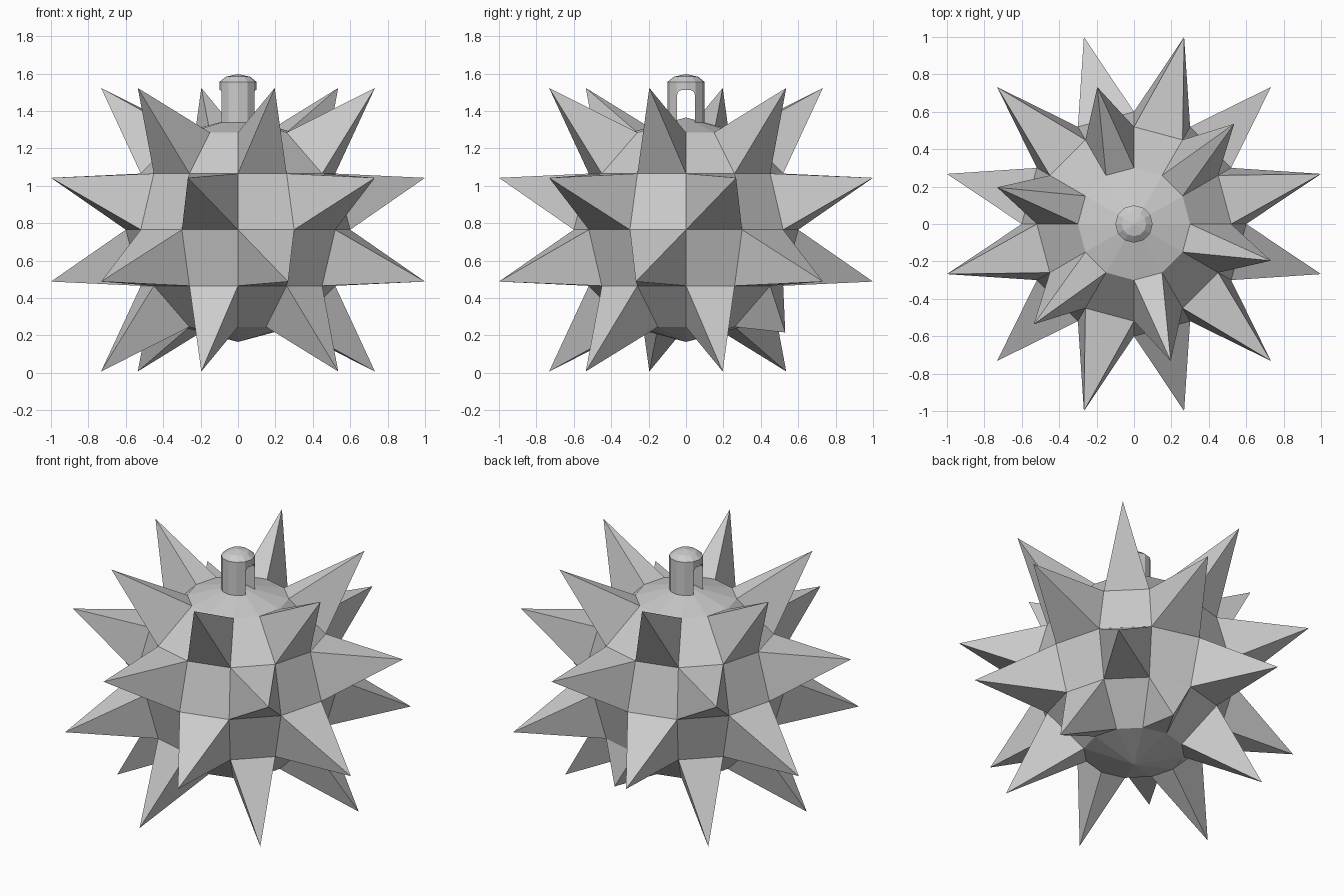
import bpy, bmesh, math
from mathutils import Vector

if "Cube" in bpy.data.objects:
    bpy.data.objects.remove(bpy.data.objects["Cube"])

CZ = 0.765     # height of the ball centre
REACH = 1.0718  # spike tip distance from the centre


def make_object(name, bm):
    mesh = bpy.data.meshes.new(name)
    bmesh.ops.recalc_face_normals(bm, faces=bm.faces)
    bm.to_mesh(mesh)
    bm.free()
    obj = bpy.data.objects.new(name, mesh)
    bpy.context.collection.objects.link(obj)
    return obj


# Spiked ball: every second quad of a low-poly sphere is drawn out to a point
bm = bmesh.new()
bmesh.ops.create_uvsphere(bm, u_segments=12, v_segments=6, radius=0.6)
picks = []
for f in bm.faces:
    if len(f.verts) != 4:
        continue
    c = f.calc_center_median()
    column = int(math.degrees(math.atan2(c.y, c.x)) % 360 // 30)
    band = int((math.degrees(math.atan2(c.z, math.hypot(c.x, c.y))) + 60) // 30)
    if (column + band) % 2 == 0:
        picks.append((f, column, band))
for f, column, band in picks:
    az = math.radians(column * 30 + 15)
    el = math.radians(band * 30 - 45)
    # one spike in the lowest row is shorter
    reach = 0.777 if (column, band) == (2, 0) else REACH
    tip = bmesh.ops.poke(bm, faces=[f])["verts"][0]
    tip.co = reach * Vector((math.cos(el) * math.cos(az),
                             math.cos(el) * math.sin(az), math.sin(el)))
bmesh.ops.translate(bm, verts=bm.verts, vec=(0, 0, CZ))
make_object("spiked_ball", bm)

# Hanging lug: lathed post with a domed top
bm = bmesh.new()
N = 12
rings = []
for r, z in [(0.1, 1.3), (0.1, 1.555), (0.065, 1.583)]:
    rings.append([bm.verts.new((r * math.cos(i * math.tau / N),
                                r * math.sin(i * math.tau / N), z)) for i in range(N)])
top = bm.verts.new((0, 0, 1.597))
bm.faces.new(rings[0])
for i in range(N):
    j = (i + 1) % N
    for a, b in zip(rings, rings[1:]):
        bm.faces.new((a[i], a[j], b[j], b[i]))
    bm.faces.new((rings[-1][i], rings[-1][j], top))
lug = make_object("hanging_lug", bm)

# Slot through the lug, rounded at the top corners
bm = bmesh.new()
outline = [(-0.048, 1.25), (0.048, 1.25), (0.048, 1.485), (0.041, 1.503), (0.025, 1.512),
           (-0.025, 1.512), (-0.041, 1.503), (-0.048, 1.485)]
face = bm.faces.new([bm.verts.new((-0.2, y, z)) for y, z in outline])
ext = bmesh.ops.extrude_face_region(bm, geom=[face])
bmesh.ops.translate(bm, vec=(0.4, 0, 0),
                    verts=[v for v in ext["geom"] if isinstance(v, bmesh.types.BMVert)])
if face.is_valid and not all(len(e.link_faces) == 2 for e in bm.edges):
    bmesh.ops.holes_fill(bm, edges=bm.edges)
cutter = make_object("slot_cutter", bm)
cutter.hide_render = True
cutter.display_type = 'WIRE'
mod = lug.modifiers.new("slot", 'BOOLEAN')
mod.operation = 'DIFFERENCE'
mod.solver = 'EXACT'
mod.object = cutter
